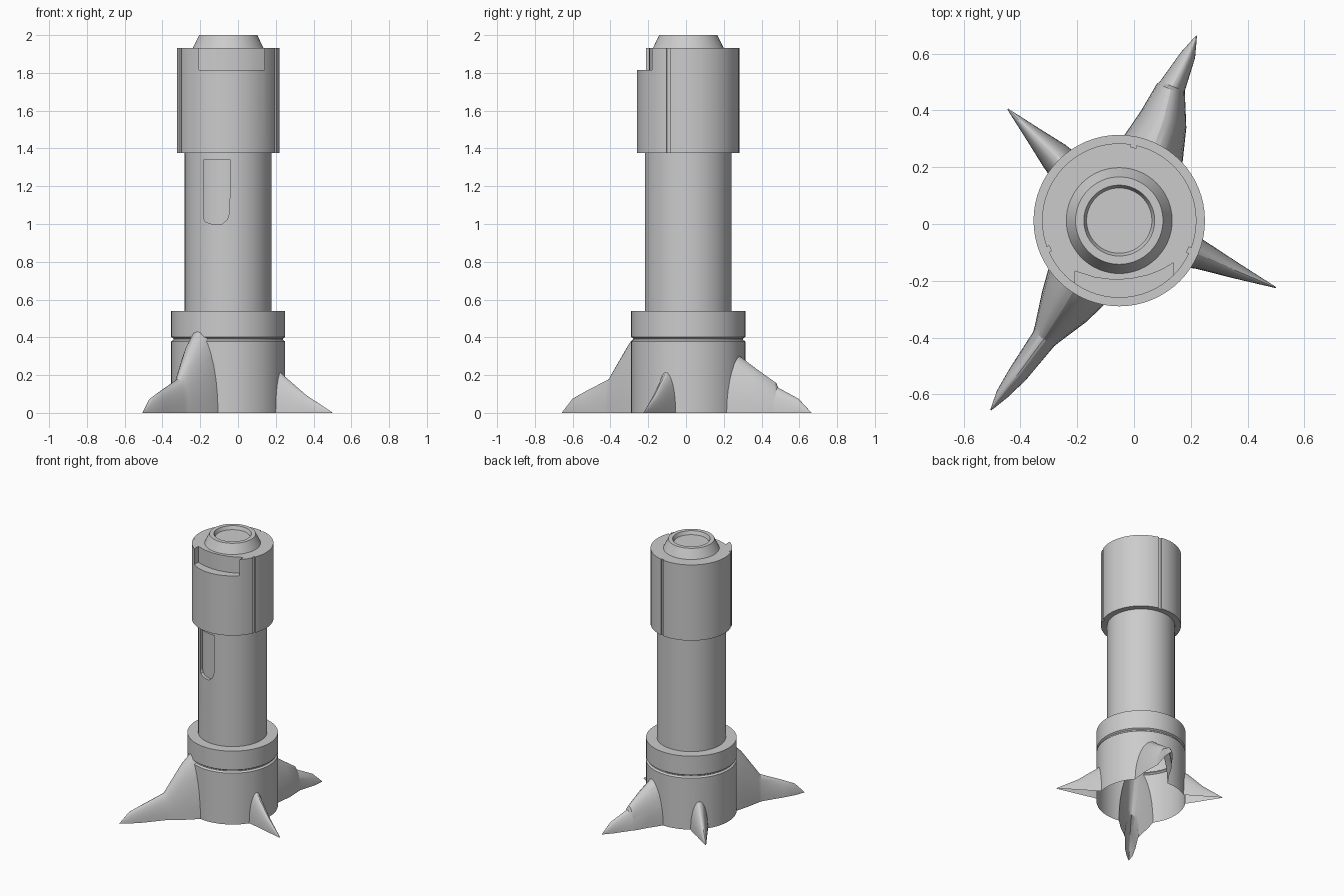
import bpy, bmesh, math
from mathutils import Vector

if "Cube" in bpy.data.objects:
    bpy.data.objects.remove(bpy.data.objects["Cube"])

CX, CY = -0.052, 0.012   # axis of the tower
SEG = 64


def make(name, verts, faces):
    bm = bmesh.new()
    vs = [bm.verts.new(v) for v in verts]
    for f in faces:
        bm.faces.new([vs[i] for i in f])
    bmesh.ops.recalc_face_normals(bm, faces=bm.faces)
    mesh = bpy.data.meshes.new(name)
    bm.to_mesh(mesh)
    bm.free()
    ob = bpy.data.objects.new(name, mesh)
    bpy.context.collection.objects.link(ob)
    return ob


def skin(name, rings):
    """Closed solid through equal-length rings of points."""
    n = len(rings[0])
    verts = [p for r in rings for p in r]
    faces = [[k * n + i, k * n + (i + 1) % n, (k + 1) * n + (i + 1) % n, (k + 1) * n + i]
             for k in range(len(rings) - 1) for i in range(n)]
    faces += [list(range(n))[::-1], [(len(rings) - 1) * n + i for i in range(n)]]
    return make(name, verts, faces)


def turned(name, profile):
    """Round part about the tower axis from (radius, z) pairs."""
    return skin(name, [[(CX + r * math.cos(2 * math.pi * i / SEG),
                         CY + r * math.sin(2 * math.pi * i / SEG), z) for i in range(SEG)]
                       for r, z in profile])


def boolean(ob, other, op):
    m = ob.modifiers.new(op, 'BOOLEAN')
    m.object, m.operation, m.solver = other, op, 'EXACT'
    bpy.context.view_layer.objects.active = ob
    bpy.ops.object.modifier_apply(modifier=m.name)
    bpy.data.objects.remove(other, do_unlink=True)


def smooth(ob, angle=30):
    bpy.ops.object.select_all(action='DESELECT')
    ob.select_set(True)
    bpy.context.view_layer.objects.active = ob
    bpy.ops.object.shade_smooth_by_angle(angle=math.radians(angle))


def spike(sections):
    """Arched root; sections are (x, y, half width, height)."""
    d = Vector(sections[-1][:2]) - Vector(sections[0][:2])
    d.normalize()
    nx, ny = d.y, -d.x
    rings = []
    for x, y, w, h in sections:
        ring = [(x + nx * w, y + ny * w, -0.05)]
        for k in range(17):
            a = math.pi * k / 16
            c = w * math.cos(a)
            ring.append((x + nx * c, y + ny * c, h * math.sin(a)))
        ring.append((x - nx * w, y - ny * w, -0.05))
        rings.append(ring)
    return skin("spike", rings)


# Base with groove, fused with the four spikes, hollow from below
base = turned("base", [(0.302, -0.05), (0.302, 0.378), (0.29, 0.387), (0.29, 0.394),
                       (0.302, 0.402), (0.302, 0.54)])
spikes = [
    # large, front left
    [(-0.18, -0.18, 0.13, 0.50), (-0.245, -0.29, 0.095, 0.375), (-0.305, -0.385, 0.053, 0.215),
     (-0.318, -0.405, 0.045, 0.18), (-0.41, -0.53, 0.035, 0.115), (-0.465, -0.60, 0.022, 0.075),
     (-0.505, -0.656, 0.002, 0.002)],
    # large, back
    [(0.05, 0.22, 0.125, 0.35), (0.105, 0.37, 0.085, 0.235), (0.13, 0.475, 0.053, 0.16),
     (0.135, 0.485, 0.047, 0.135), (0.19, 0.595, 0.027, 0.075), (0.22, 0.663, 0.002, 0.002)],
    # small, right
    [(0.17, -0.085, 0.067, 0.27), (0.24, -0.112, 0.05, 0.20), (0.36, -0.165, 0.028, 0.095),
     (0.5, -0.224, 0.002, 0.002)],
    # small, back left
    [(-0.22, 0.175, 0.067, 0.25), (-0.28, 0.24, 0.055, 0.19), (-0.35, 0.31, 0.032, 0.095),
     (-0.445, 0.405, 0.002, 0.002)],
]
for s in spikes:
    boolean(base, spike(s), 'UNION')
bm = bmesh.new()
bm.from_mesh(base.data)
bmesh.ops.bisect_plane(bm, geom=bm.verts[:] + bm.edges[:] + bm.faces[:], dist=1e-5,
                       plane_co=(0, 0, 0), plane_no=(0, 0, 1), clear_inner=True)
bm.to_mesh(base.data)
bm.free()
smooth(base, 25)

# Shaft with round-ended slot; the core forms the slot's floor
shaft = turned("shaft", [(0.23, 0.54), (0.23, 1.376)])
slot = [(-0.183, 1.34), (-0.183, 1.03), (-0.172, 1.012), (-0.14, 1.0), (-0.085, 1.0),
        (-0.058, 1.022), (-0.045, 1.06), (-0.04, 1.34)]
boolean(shaft, skin("slot_cutter", [[(x, y, z) for x, z in slot] for y in (-0.4, -0.1)]),
        'DIFFERENCE')
smooth(shaft)
core = turned("slot_floor", [(0.208, 0.95), (0.208, 1.37)])
smooth(core)

# Head with front notch and three vertical grooves
head = turned("head", [(0.272, 1.376), (0.272, 1.933)])
notch = [(-0.207, -0.4), (0.14, -0.4), (0.14, -0.136), (0.10, -0.16), (0.05, -0.18),
         (-0.01, -0.193), (-0.07, -0.197), (-0.14, -0.188), (-0.207, -0.166)]
boolean(head, skin("notch_cutter", [[(x, y, z) for x, y in notch] for z in (1.815, 2.1)]),
        'DIFFERENCE')
for deg in (79, 202, 337):
    a = math.radians(deg)
    u, v = Vector((math.cos(a), math.sin(a))), Vector((-math.sin(a), math.cos(a)))
    pts = [Vector((CX, CY)) + u * r + v * t
           for r, t in ((0.262, -0.01), (0.3, -0.01), (0.3, 0.01), (0.262, 0.01))]
    boolean(head, skin("groove_cutter", [[(p.x, p.y, z) for p in pts] for z in (1.3, 2.05)]),
            'DIFFERENCE')
smooth(head)

# Tapered cap with a shallow dish
cap = turned("cap", [(0.188, 1.93), (0.154, 2.0), (0.125, 2.0), (0.115, 1.975)])
smooth(cap)
